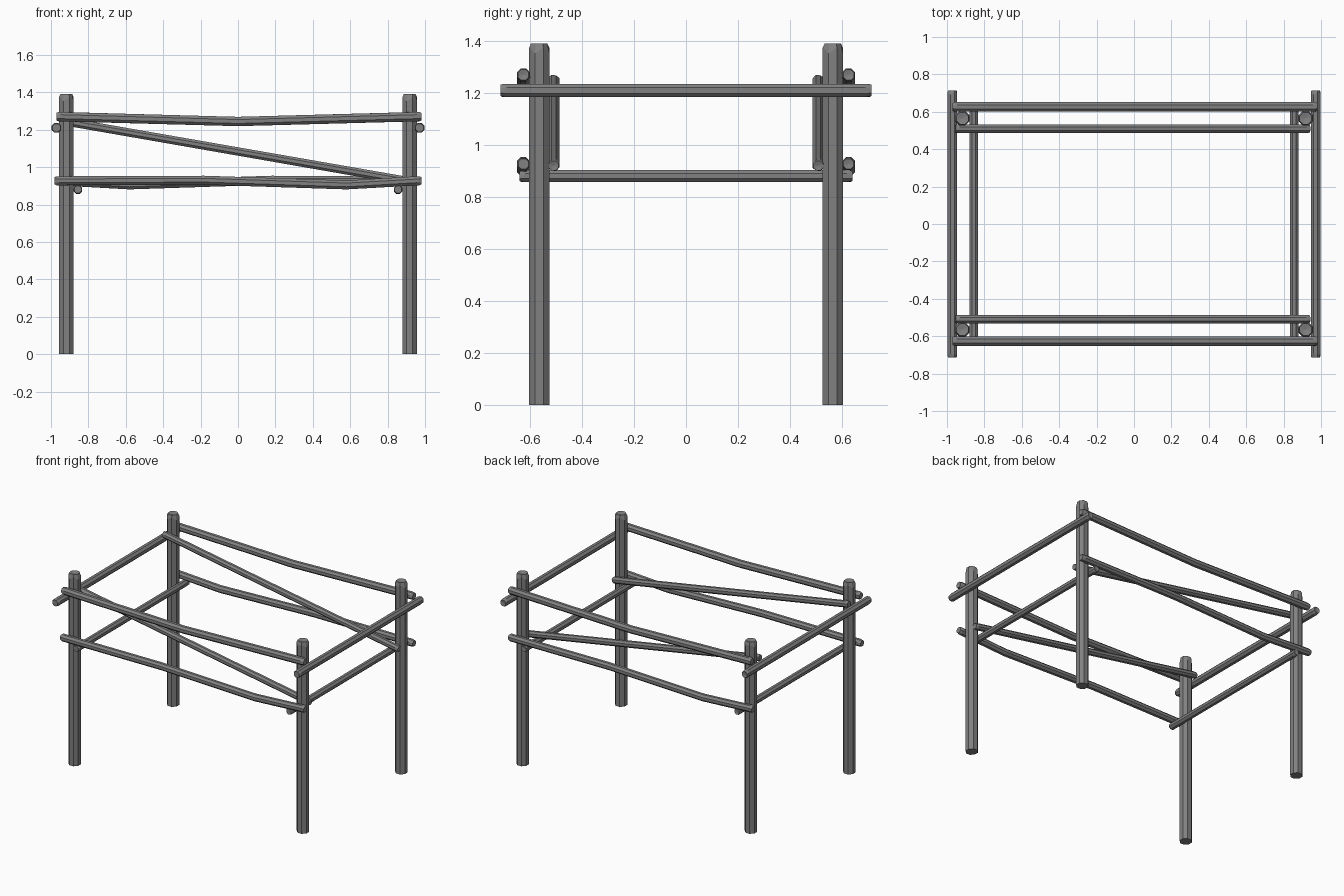
import bpy, bmesh
from math import cos, sin, pi
from mathutils import Vector

cube = bpy.data.objects.get("Cube")
if cube:
    bpy.data.objects.remove(cube, do_unlink=True)

SIDES = 8

wood = bpy.data.materials.new("weathered_grey_wood")
wood.use_nodes = True
colour = (0.22, 0.22, 0.22, 1)
wood.diffuse_color = colour
wood.node_tree.nodes["Principled BSDF"].inputs["Base Color"].default_value = colour


def pole(name, path, radius, cut_start=True):
    """Eight-sided pole along a path, with roughly hewn ends."""
    pts = [Vector(p) for p in path]
    axis = (pts[-1] - pts[0]).normalized()
    # Pick a side direction so that flat faces look along the main axes
    side = Vector((0, 1, 0)) if abs(axis.y) < 0.9 else Vector((1, 0, 0))
    up = axis.cross(side).normalized()
    bm = bmesh.new()

    def ring(centre, scale=1.0, chop=0.0):
        verts = []
        for i in range(SIDES):
            a = 2 * pi * (i + 0.5) / SIDES
            offset = (side * cos(a) + up * sin(a)) * radius * scale
            depth = axis * chop * (1 if i % 2 else 0.4)
            verts.append(bm.verts.new(centre + offset + depth))
        return verts

    chop = radius * 0.9
    rings = [ring(pts[0], 0.82), ring(pts[0], 1, chop)] if cut_start else [ring(pts[0])]
    rings += [ring(p) for p in pts[1:-1]]
    rings += [ring(pts[-1], 1, -chop), ring(pts[-1], 0.82)]
    for a, b in zip(rings, rings[1:]):
        for i in range(SIDES):
            j = (i + 1) % SIDES
            bm.faces.new((a[i], a[j], b[j], b[i]))
    bm.faces.new(rings[0])
    # Slightly domed cut faces
    for end in (rings[-1],):
        tip = bm.verts.new(pts[-1] - axis * radius * 0.15)
        for i in range(SIDES):
            bm.faces.new((end[i], end[(i + 1) % SIDES], tip))
    bmesh.ops.recalc_face_normals(bm, faces=bm.faces)
    mesh = bpy.data.meshes.new(name)
    bm.to_mesh(mesh)
    bm.free()
    mesh.materials.append(wood)
    obj = bpy.data.objects.new(name, mesh)
    bpy.context.collection.objects.link(obj)
    return obj


for end, s in (("front", -1), ("back", 1)):
    # Corner posts
    for hand, t in (("right", -1), ("left", 1)):
        x, y = 0.918 * t, 0.565 * s
        pole(f"{end}_{hand}_post", [(x, y, 0), (x, y, 1.39)], 0.042, cut_start=False)
    # Sagging top rail on the outside of the posts
    y = 0.626 * s
    pole(f"{end}_top_rail", [(-0.97, y, 1.27), (0, y, 1.244), (0.98, y, 1.27)], 0.027)
    # Crooked lower rail, bent near opposite corners
    bend = [(-0.98, 0.927), (-0.58, 0.905), (0.18, 0.93), (0.98, 0.927)]
    path = [(-x * s * -1, y, z) for x, z in bend]
    pole(f"{end}_lower_rail", path, 0.026)
    # Slanting brace on the inside of the posts
    y = 0.509 * s
    pole(f"{end}_brace", [(-0.955, y, 1.25), (0.94, y, 0.92)], 0.024)

for hand, t in (("right", -1), ("left", 1)):
    # Long upper side rails outside the posts, short lower ones inside
    x = 0.971 * t
    pole(f"{hand}_upper_side_rail", [(x, -0.715, 1.21), (x, 0.715, 1.21)], 0.028)
    x = 0.856 * t
    pole(f"{hand}_lower_side_rail", [(x, -0.64, 0.88), (x, 0.64, 0.88)], 0.025)
